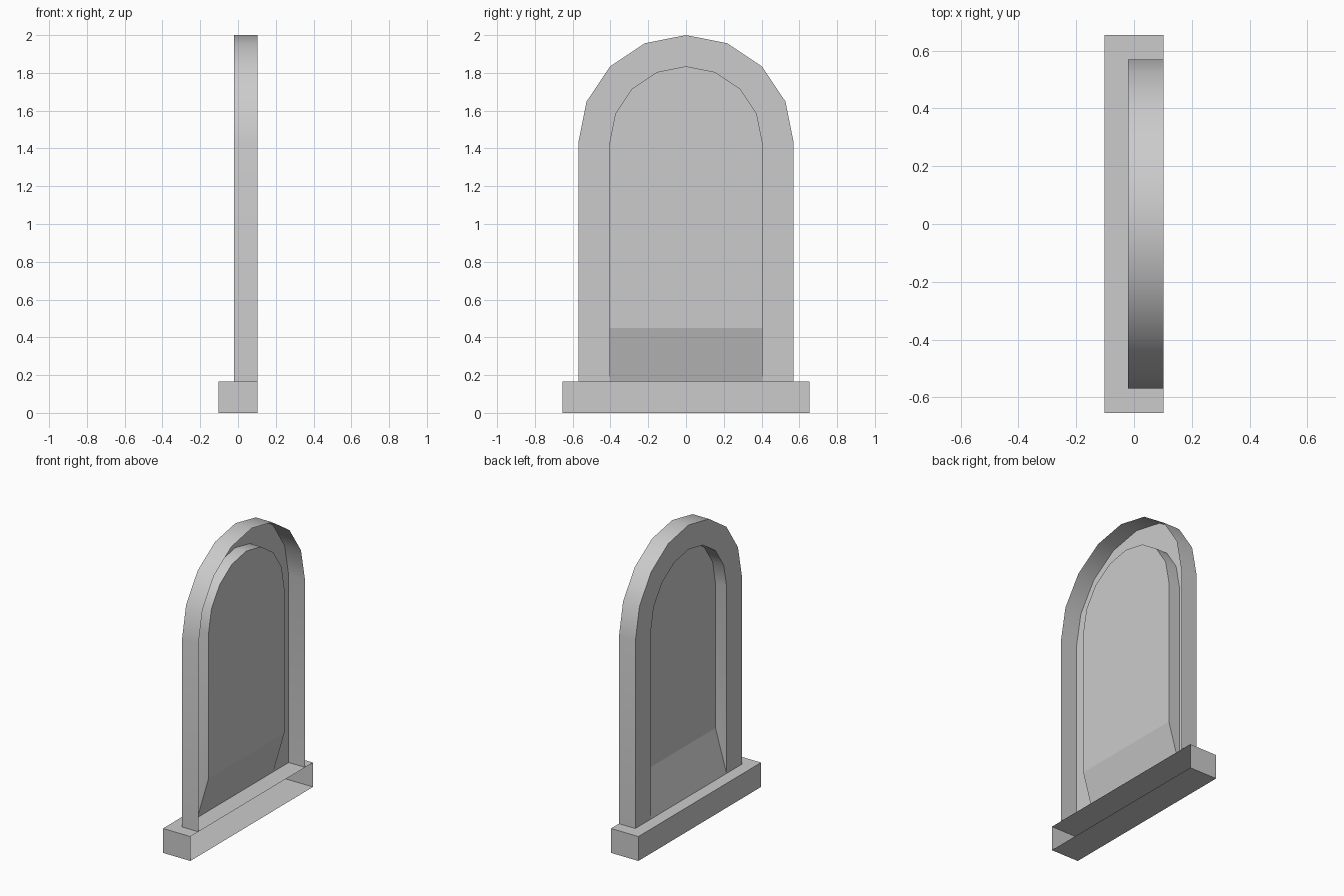
import bpy
import bmesh
import math

# Remove the default cube
cube = bpy.data.objects.get("Cube")
if cube:
    bpy.data.objects.remove(cube, do_unlink=True)

BACK, FACE, PANE = 0.1025, -0.02, 0.063   # x positions of the layers
SILL_TOP, SPRING = 0.165, 1.43            # z of sill top and arch start
OUTER, INNER = 0.57, 0.405                # half widths / arch radii
SLOPE_TOP = 0.45

# Single stone colour
stone = bpy.data.materials.new("plain_grey")
stone.use_nodes = True
grey = (0.6, 0.6, 0.6, 1)
stone.diffuse_color = grey
stone.node_tree.nodes["Principled BSDF"].inputs["Base Color"].default_value = grey


def finish(bm, name):
    mesh = bpy.data.meshes.new(name)
    bm.to_mesh(mesh)
    bm.free()
    mesh.materials.append(stone)
    obj = bpy.data.objects.new(name, mesh)
    bpy.context.collection.objects.link(obj)
    return obj


def arch(bm, x, radius, bottom):
    """Row of vertices up one jamb, over the round head and down the other."""
    points = [(-radius, bottom)]
    for i in range(9):
        a = math.pi * (1 - i / 8)
        points.append((radius * math.cos(a), SPRING + radius * math.sin(a)))
    points.append((radius, bottom))
    return [bm.verts.new((x, y, z)) for y, z in points]


# Frame: outer rim, flat face ring and inner reveal, open at the back
bm = bmesh.new()
rows = [arch(bm, BACK, OUTER, SILL_TOP), arch(bm, FACE, OUTER, SILL_TOP),
        arch(bm, FACE, INNER, SILL_TOP), arch(bm, PANE, INNER, SLOPE_TOP)]
for a, b in zip(rows, rows[1:]):
    for i in range(len(a) - 1):
        bm.faces.new((a[i], a[i + 1], b[i + 1], b[i]))
frame = finish(bm, "arched_frame")
bpy.ops.object.select_all(action='DESELECT')
frame.select_set(True)
bpy.context.view_layer.objects.active = frame
bpy.ops.object.shade_smooth_by_angle(angle=math.radians(30))

# Recessed panel with a sloping foot
bm = bmesh.new()
pane = arch(bm, PANE, INNER, SLOPE_TOP)
bm.faces.new(pane)
foot = [bm.verts.new((FACE, y, SILL_TOP)) for y in (INNER, -INNER)]
bm.faces.new((pane[0], pane[-1], *foot))
finish(bm, "recessed_panel")

# Sill: block with its back left open
bm = bmesh.new()
bmesh.ops.create_cube(bm, size=1)
for v in bm.verts:
    v.co.x *= 2 * BACK
    v.co.y *= 1.31
    v.co.z = (v.co.z + 0.5) * SILL_TOP
bm.normal_update()
bmesh.ops.delete(bm, geom=[f for f in bm.faces if f.normal.x > 0.9], context='FACES')
finish(bm, "sill")
